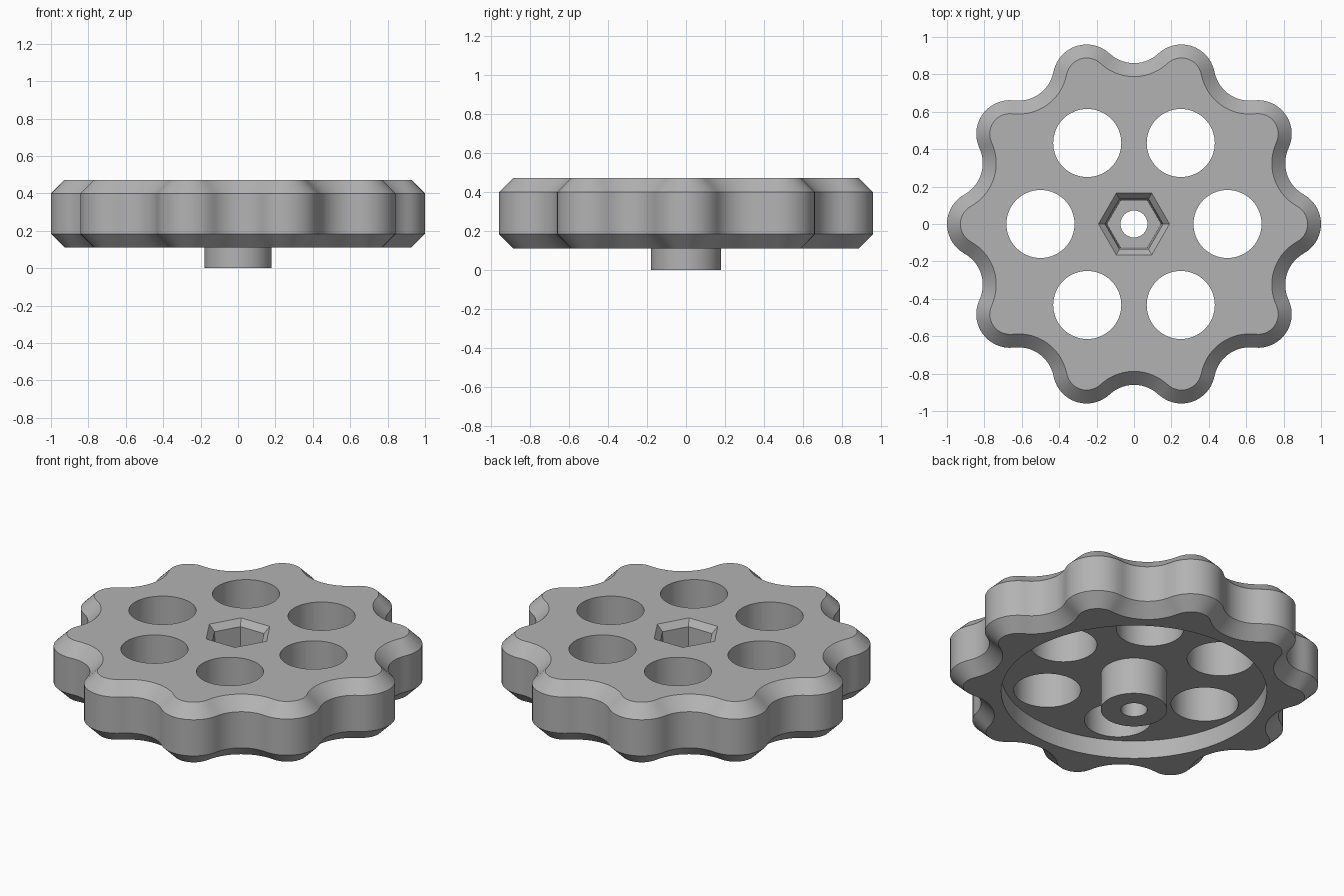
import bpy, bmesh
from math import sin, cos, pi, atan2, radians
from mathutils import Vector

cube = bpy.data.objects.get("Cube")
if cube:
    bpy.data.objects.remove(cube, do_unlink=True)

# Main sizes
LOBES, TIP_C, TIP_R, VALLEY_R = 10, 0.82, 0.18, 0.19
VALLEY_C = 0.86 + VALLEY_R
BOTTOM, TOP, CHAMFER, FLOOR = 0.112, 0.472, 0.072, 0.22
HOLE_R = 0.182

grey = bpy.data.materials.new("plain grey")
grey.use_nodes = True
COLOUR = (0.45, 0.45, 0.45, 1)
grey.diffuse_color = COLOUR
grey.node_tree.nodes["Principled BSDF"].inputs["Base Color"].default_value = COLOUR


def polar(r, a):
    return Vector((r * cos(a), r * sin(a)))


def lobed_outline(inset, steps=14):
    """Alternating tangent arcs: convex grips and concave valleys."""
    half = pi / LOBES
    tip, valley = polar(TIP_C, 0), polar(VALLEY_C, half)
    d = valley - tip
    sweep = atan2(d.y, d.x)                       # tip arc runs -sweep..sweep
    turn = sweep - half                           # half angle of the valley arc
    pts = []
    for k in range(LOBES):
        base = 2 * half * k
        for i in range(steps):
            a = -sweep + 2 * sweep * i / steps
            pts.append(polar(TIP_C, base) + polar(TIP_R - inset, base + a))
        for i in range(steps):
            a = turn - 2 * turn * i / steps
            pts.append(polar(VALLEY_C, base + half)
                       + polar(VALLEY_R + inset, base + half + pi + a))
    return pts


def ring(radius, sides):
    return [polar(radius, 2 * pi * i / sides) for i in range(sides)]


def loft(name, layers, centre=(0, 0)):
    """Closed solid through (outline, height) layers, bottom to top."""
    bm = bmesh.new()
    c = Vector(centre)
    rows = [[bm.verts.new((*(p + c), z)) for p in pts] for pts, z in layers]
    n = len(rows[0])
    for low, high in zip(rows, rows[1:]):
        for i in range(n):
            j = (i + 1) % n
            bm.faces.new((low[i], low[j], high[j], high[i]))
    bm.faces.new(rows[0][::-1])
    bm.faces.new(rows[-1])
    mesh = bpy.data.meshes.new(name)
    bm.to_mesh(mesh)
    bm.free()
    ob = bpy.data.objects.new(name, mesh)
    bpy.context.collection.objects.link(ob)
    mesh.materials.append(grey)
    return ob


def cylinder(name, r, z0, z1, centre=(0, 0), sides=64):
    return loft(name, [(ring(r, sides), z0), (ring(r, sides), z1)], centre)


def combine(target, tool, operation):
    bpy.context.view_layer.objects.active = target
    mod = target.modifiers.new(operation, "BOOLEAN")
    mod.operation, mod.object, mod.solver = operation, tool, "EXACT"
    bpy.ops.object.modifier_apply(modifier=mod.name)
    bpy.data.objects.remove(tool, do_unlink=True)


# Lobed wheel with chamfered rims
outer, inner = lobed_outline(0), lobed_outline(CHAMFER)
wheel = loft("hand_wheel", [(inner, BOTTOM), (outer, BOTTOM + CHAMFER),
                            (outer, TOP - CHAMFER), (inner, TOP)])

# Underside recess, then the hub boss standing in it
combine(wheel, cylinder("recess", 0.72, 0, FLOOR, sides=128), "DIFFERENCE")
combine(wheel, cylinder("boss", 0.18, 0, FLOOR + 0.05), "UNION")

# Six round through holes
for k in range(6):
    combine(wheel, cylinder("hole", HOLE_R, 0, 1, polar(0.5, k * pi / 3)), "DIFFERENCE")

# Hexagonal socket with a chamfered mouth, and the bore below it
socket = loft("socket", [(ring(0.145, 6), 0.14), (ring(0.155, 6), TOP - 0.036),
                         (ring(0.19, 6), TOP), (ring(0.19, 6), TOP + 0.1)])
combine(wheel, socket, "DIFFERENCE")
combine(wheel, cylinder("bore", 0.072, -0.1, 0.2, sides=48), "DIFFERENCE")

# Smooth the curved walls, keep the chamfer edges crisp
bpy.ops.object.select_all(action="DESELECT")
wheel.select_set(True)
bpy.context.view_layer.objects.active = wheel
bpy.ops.object.shade_smooth_by_angle(angle=radians(30))
